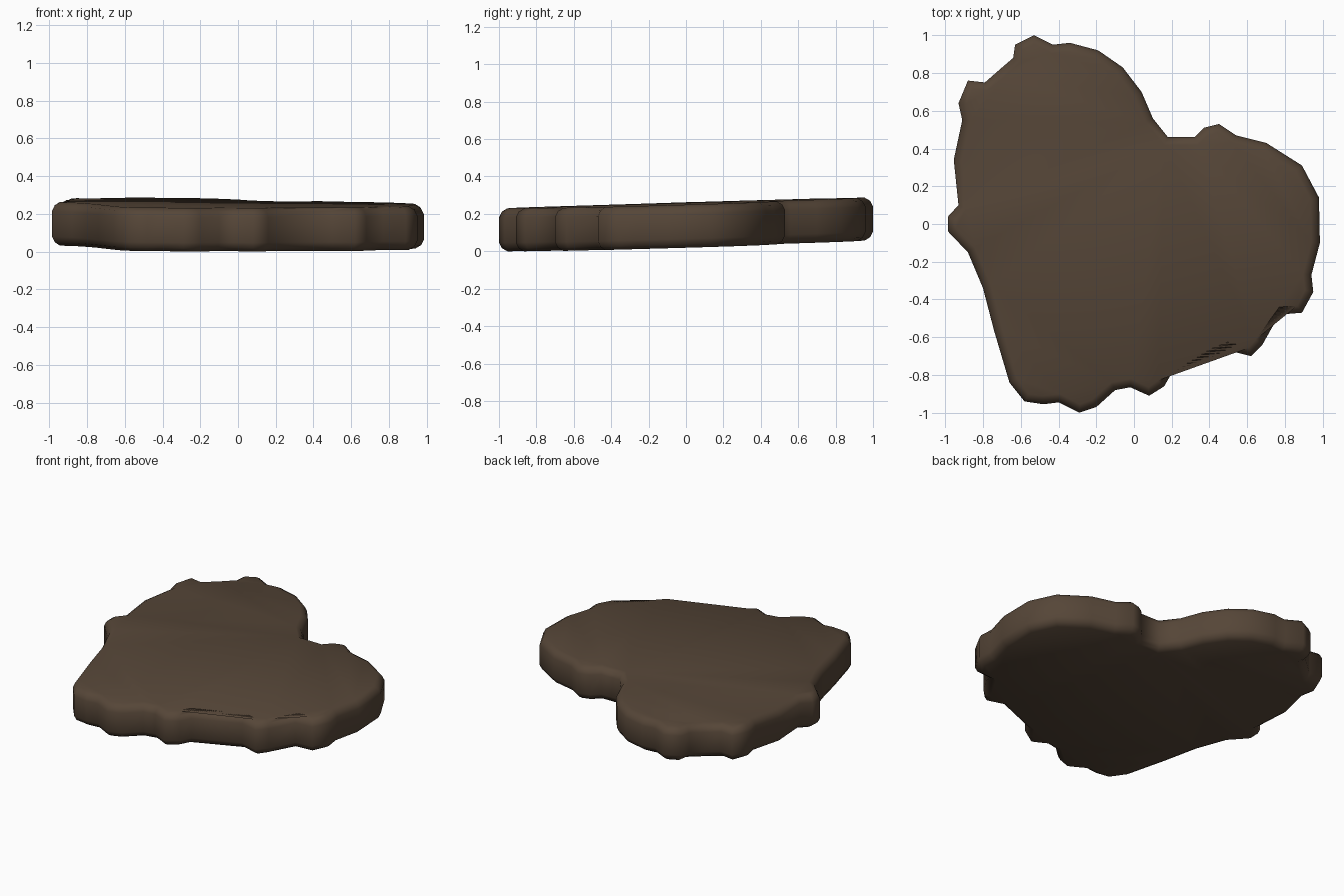
import bpy, bmesh
from mathutils import Vector

if "Cube" in bpy.data.objects:
    bpy.data.objects.remove(bpy.data.objects["Cube"])

# Outline of the slab seen from above, counter-clockwise
OUTLINE = [
    (-0.53, 1.0), (-0.63, 0.95), (-0.64, 0.88), (-0.71, 0.82), (-0.79, 0.75),
    (-0.88, 0.76), (-0.93, 0.64), (-0.91, 0.55), (-0.955, 0.34), (-0.93, 0.10),
    (-0.985, 0.04), (-0.985, -0.04), (-0.88, -0.15), (-0.80, -0.34), (-0.74, -0.57),
    (-0.66, -0.84), (-0.58, -0.94), (-0.48, -0.955), (-0.40, -0.945), (-0.29, -1.0),
    (-0.20, -0.97), (-0.10, -0.88), (-0.02, -0.865), (0.08, -0.91), (0.16, -0.86),
    (0.20, -0.79), (0.50, -0.67), (0.62, -0.70), (0.68, -0.64), (0.77, -0.48),
    (0.89, -0.47), (0.95, -0.36), (0.94, -0.27), (0.985, -0.10), (0.98, 0.14),
    (0.89, 0.31), (0.70, 0.43), (0.54, 0.47), (0.45, 0.53), (0.37, 0.51),
    (0.32, 0.46), (0.18, 0.46), (0.10, 0.56), (0.04, 0.70), (-0.06, 0.83),
    (-0.19, 0.92), (-0.34, 0.96), (-0.43, 0.95)]

# Edge profile: (inset from the outline, height above the underside)
PROFILE = [(0.045, 0.0), (0.015, 0.018), (0.0, 0.048),
           (0.0, 0.182), (0.015, 0.212), (0.045, 0.23)]


def inward_normals(pts):
    """Unit inward direction at every outline point."""
    out = []
    for i, p in enumerate(pts):
        a = (p - pts[i - 1]).normalized()
        b = (pts[(i + 1) % len(pts)] - p).normalized()
        t = (a + b).normalized()
        out.append(Vector((-t.y, t.x)))
    return out


def tilt(p):
    """The slab leans up slightly towards the back."""
    return 0.03 + 0.029 * p.y - 0.007 * p.x


pts = [Vector(p) for p in OUTLINE]
normals = inward_normals(pts)
bm = bmesh.new()

# Stacked rings with rounded upper and lower rims
rings = []
for inset, h in PROFILE:
    ring = []
    for p, n in zip(pts, normals):
        q = p + n * inset
        ring.append(bm.verts.new((q.x, q.y, h + tilt(q))))
    rings.append(ring)
count = len(pts)
for low, high in zip(rings, rings[1:]):
    for i in range(count):
        j = (i + 1) % count
        bm.faces.new((low[i], low[j], high[j], high[i]))

# Flat top and underside
caps = [bm.faces.new(rings[-1]), bm.faces.new(rings[0][::-1])]
bmesh.ops.triangulate(bm, faces=caps)
bmesh.ops.recalc_face_normals(bm, faces=bm.faces)
low_z = min(v.co.z for v in bm.verts)
for v in bm.verts:
    v.co.z -= low_z
for f in bm.faces:
    f.smooth = True

mesh = bpy.data.meshes.new("stone_slab")
bm.to_mesh(mesh)
bm.free()
slab = bpy.data.objects.new("stone_slab", mesh)
bpy.context.collection.objects.link(slab)

mat = bpy.data.materials.new("dark brown earth")
mat.diffuse_color = (0.092, 0.061, 0.039, 1)
mat.use_nodes = True
mat.node_tree.nodes["Principled BSDF"].inputs["Base Color"].default_value = mat.diffuse_color
mesh.materials.append(mat)
